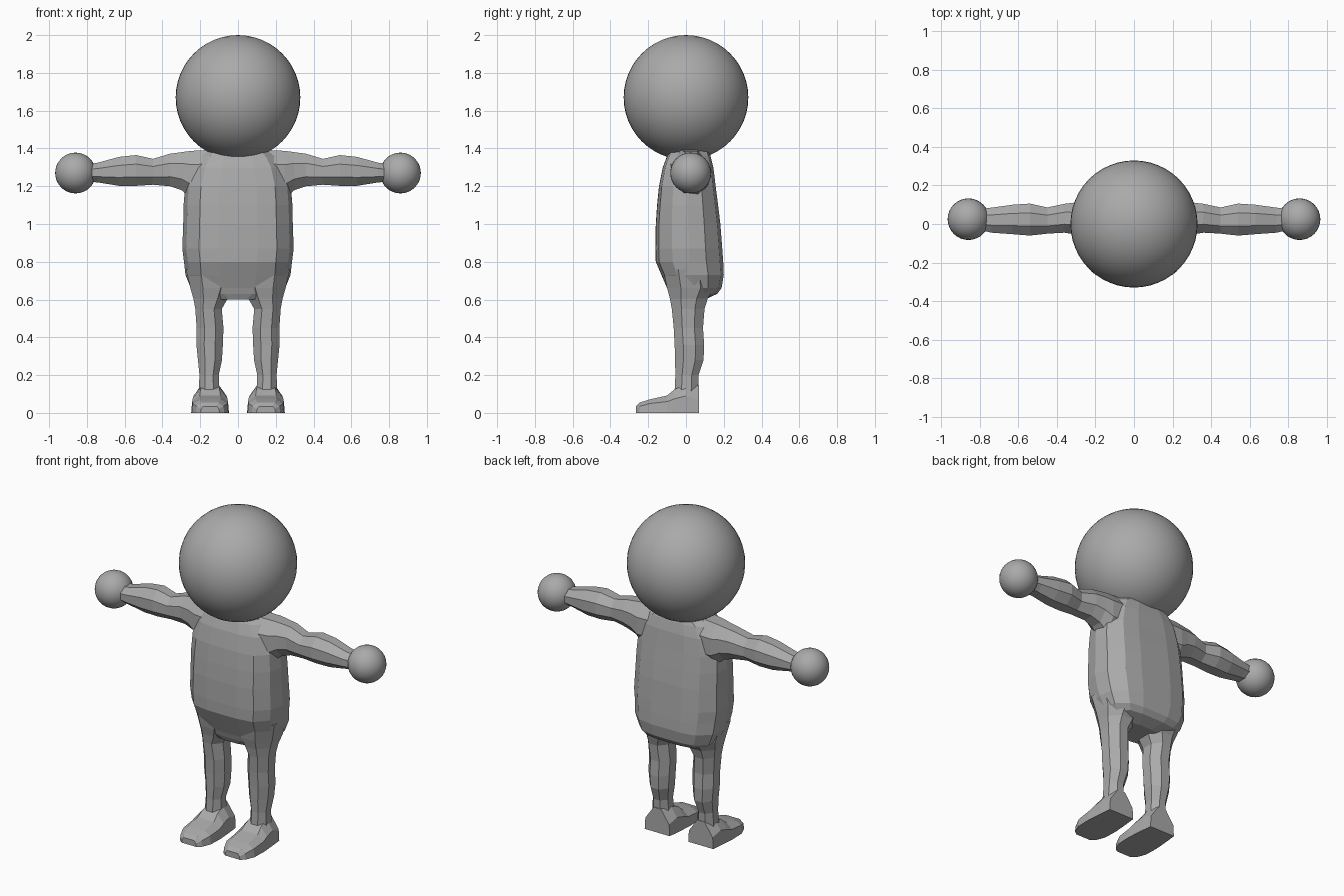
import bpy, bmesh, math

if "Cube" in bpy.data.objects:
    bpy.data.objects.remove(bpy.data.objects["Cube"])

grey = bpy.data.materials.new("plain grey")
grey.diffuse_color = (0.4, 0.4, 0.4, 1)
grey.use_nodes = True
grey.node_tree.nodes["Principled BSDF"].inputs["Base Color"].default_value = grey.diffuse_color


def finish(name, bm, smooth=None):
    bmesh.ops.recalc_face_normals(bm, faces=bm.faces)
    me = bpy.data.meshes.new(name)
    bm.to_mesh(me)
    bm.free()
    me.materials.append(grey)
    ob = bpy.data.objects.new(name, me)
    bpy.context.collection.objects.link(ob)
    if smooth:
        bpy.ops.object.select_all(action='DESELECT')
        ob.select_set(True)
        bpy.context.view_layer.objects.active = ob
        bpy.ops.object.shade_smooth_by_angle(angle=math.radians(smooth))
    return ob


def loft(name, rings, smooth=None):
    """Skin a list of equal-sized point rings and cap both ends."""
    bm = bmesh.new()
    loops = [[bm.verts.new(p) for p in r] for r in rings]
    n = len(loops[0])
    for a, b in zip(loops, loops[1:]):
        for i in range(n):
            j = (i + 1) % n
            bm.faces.new((a[i], a[j], b[j], b[i]))
    bm.faces.new(loops[0])
    bm.faces.new(loops[-1])
    return finish(name, bm, smooth)


def ball(name, centre, radius, seg):
    bm = bmesh.new()
    bmesh.ops.create_uvsphere(bm, u_segments=seg, v_segments=seg // 2, radius=radius)
    bmesh.ops.translate(bm, verts=bm.verts, vec=centre)
    return finish(name, bm, 40)


def octagon(u0, u1, v0, v1):
    """Octagon filling the given box."""
    k = 1 / math.cos(math.pi / 8)
    for i in range(8):
        t = (i + 0.5) * math.pi / 4
        yield ((u0 + u1 + (u1 - u0) * k * math.cos(t)) / 2,
               (v0 + v1 + (v1 - v0) * k * math.sin(t)) / 2)


# Head and neck
ball("head", (0, 0, 1.67), 0.33, 48)
loft("neck", [[(rx * math.cos(i * math.pi / 8), 0.01 + ry * math.sin(i * math.pi / 8), z)
               for i in range(16)]
              for z, rx, ry in ((1.34, .17, .11), (1.375, .16, .115),
                                (1.40, .18, .15), (1.43, .21, .20))], 40)

# Torso: z, half width, front y, back y
half = [(0, -1), (.35, -.99), (.7, -.9), (.93, -.5), (1, 0),
        (.95, .5), (.7, .9), (.35, 1), (0, 1)]
profile = half + [(-x, y) for x, y in half[-2:0:-1]]
torso = [(.60, .12, -.075, .10), (.63, .22, -.09, .165), (.66, .25, -.10, .188),
         (.73, .278, -.13, .20), (.80, .286, -.16, .197), (.87, .295, -.162, .192),
         (1.0, .29, -.16, .182), (1.1, .288, -.153, .17), (1.2, .28, -.143, .157),
         (1.3, .25, -.123, .145), (1.36, .21, -.10, .13), (1.39, .16, -.085, .12)]
loft("torso", [[(x * w, (f + b) / 2 + y * (b - f) / 2, z) for x, y in profile]
               for z, w, f, b in torso])

# Arms: x, front y, back y, bottom z, top z
arm = [(.15, -.09, .12, 1.14, 1.392), (.25, -.07, .12, 1.14, 1.387),
       (.30, -.055, .112, 1.18, 1.38), (.36, -.045, .105, 1.20, 1.372),
       (.45, -.05, .086, 1.208, 1.345), (.54, -.06, .106, 1.202, 1.365),
       (.63, -.053, .10, 1.202, 1.355), (.74, -.045, .085, 1.22, 1.325),
       (.78, -.036, .08, 1.223, 1.318), (.83, -.05, .095, 1.20, 1.34)]
# Legs: z, inner x, outer x, front y, back y
leg = [(.76, .01, .275, -.12, .15), (.66, .025, .252, -.10, .15),
       (.605, .055, .236, -.085, .115), (.55, .086, .226, -.075, .098),
       (.45, .077, .219, -.065, .09), (.36, .08, .22, -.06, .096),
       (.28, .085, .212, -.058, .093), (.20, .102, .204, -.056, .066),
       (.12, .098, .208, -.06, .064), (.05, .09, .215, -.06, .064)]
# Feet: y, half base width, half top width, shoulder z, top z
foot = [(-.265, .05, .035, .02, .035), (-.245, .075, .045, .035, .055),
        (-.19, .097, .055, .05, .072), (-.10, .10, .055, .06, .092),
        (-.06, .097, .05, .075, .125), (.0, .092, .045, .09, .15),
        (.068, .085, .025, .07, .15)]
for s, side in ((-1, "right"), (1, "left")):
    loft(side + "_arm", [[(s * x, y, z) for y, z in octagon(f, b, lo, hi)]
                         for x, f, b, lo, hi in arm])
    ball(side + "_hand", (s * .86, .025, 1.27), .108, 32)
    loft(side + "_leg", [[(s * x, y, z) for x, y in octagon(i, o, f, b)]
                         for z, i, o, f, b in leg])
    loft(side + "_foot", [[(s * (.148 + x), y, z) for x, z in (
        (-w, 0), (-w * .95, m), (-t, h), (t, h), (w * .95, m), (w, 0))]
        for y, w, t, m, h in foot])
